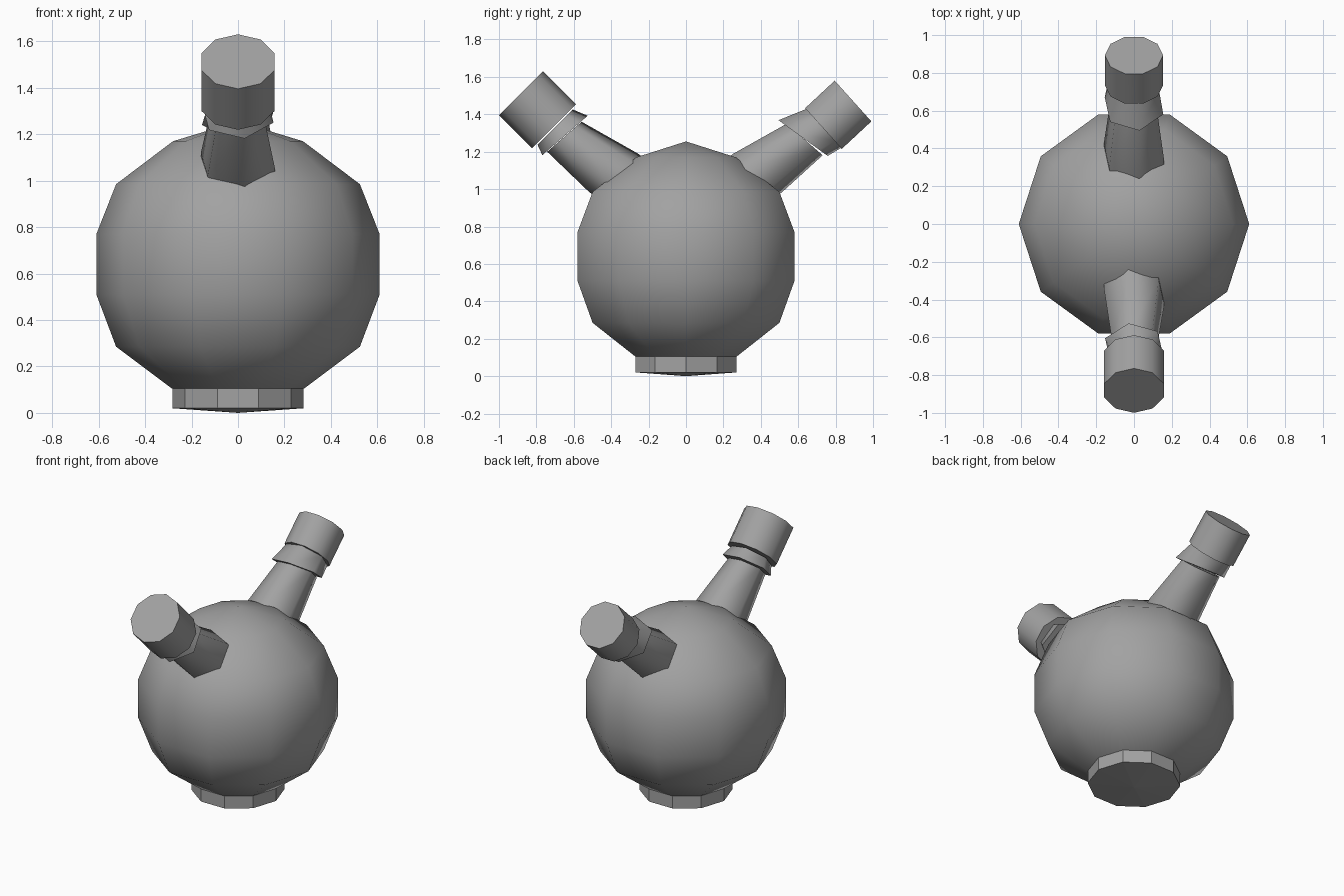
import bpy, bmesh
from math import sin, cos, radians, pi
from mathutils import Vector

cube = bpy.data.objects.get("Cube")
if cube:
    bpy.data.objects.remove(cube, do_unlink=True)

grey = bpy.data.materials.new("mid grey")
grey.use_nodes = True
colour = (0.36, 0.36, 0.36, 1)
grey.diffuse_color = colour
grey.node_tree.nodes["Principled BSDF"].inputs["Base Color"].default_value = colour


def loft(name, rings, smooth_angle=None):
    """Skin a list of equal-sided rings; a one-point ring makes a pole."""
    bm = bmesh.new()
    loops = [[bm.verts.new(p) for p in ring] for ring in rings]
    for a, b in zip(loops, loops[1:]):
        n = max(len(a), len(b))
        for i in range(n):
            j = (i + 1) % n
            quad = [a[i % len(a)], a[j % len(a)], b[j % len(b)], b[i % len(b)]]
            bm.faces.new(list(dict.fromkeys(quad)))
    for end in (loops[0], loops[-1]):
        if len(end) > 2:
            bm.faces.new(end)
    bmesh.ops.recalc_face_normals(bm, faces=bm.faces)
    mesh = bpy.data.meshes.new(name)
    bm.to_mesh(mesh)
    bm.free()
    mesh.materials.append(grey)
    ob = bpy.data.objects.new(name, mesh)
    bpy.context.collection.objects.link(ob)
    if smooth_angle:
        bpy.ops.object.select_all(action="DESELECT")
        ob.select_set(True)
        bpy.context.view_layer.objects.active = ob
        bpy.ops.object.shade_smooth_by_angle(angle=radians(smooth_angle))
    return ob


def level_ring(r, z, sides=10):
    if r == 0:
        return [Vector((0, 0, z))]
    return [Vector((r * cos(2 * pi * i / sides), r * sin(2 * pi * i / sides), z))
            for i in range(sides)]


def spout_ring(side, y, z, tilt, r, sides, phase):
    """Ring across a spout leaning outwards; side is -1 front, 1 back."""
    t = radians(tilt)
    up = Vector((0, sin(t), cos(t)))
    points = []
    for i in range(sides):
        a = radians(phase) + 2 * pi * i / sides
        p = Vector((r * sin(a), -y, z)) - up * r * cos(a)
        points.append(Vector((-side * p.x, -side * p.y, p.z)))
    return points


# Round vessel and its foot
profile = [(0, 0.03), (0.285, 0.105), (0.525, 0.285), (0.61, 0.51),
           (0.61, 0.77), (0.525, 0.985), (0.28, 1.17), (0, 1.255)]
loft("round_body", [level_ring(r, z) for r, z in profile], 60)
loft("foot", [level_ring(r, z) for r, z in
              [(0, 0), (0.283, 0.02), (0.283, 0.106), (0, 0.106)]])

# Each spout: tapered neck, flared collar, cylindrical cap (y, z, tilt, radius)
spouts = {
    "front": (-1, 0,
              [(0.30, 1.02, 53, 0.165), (0.385, 1.086, 53, 0.17), (0.65, 1.28, 49, 0.124)],
              [(0.647, 1.287, 49, 0.163), (0.70, 1.332, 45, 0.135)],
              [(0.706, 1.337, 45, 0.166), (0.882, 1.513, 45, 0.166)]),
    "back": (1, 18,
             [(0.30, 1.02, 53, 0.165), (0.382, 1.086, 53, 0.17), (0.634, 1.265, 49, 0.13)],
             [(0.626, 1.273, 54, 0.165), (0.735, 1.324, 42, 0.142)],
             [(0.735, 1.324, 42, 0.154), (0.893, 1.471, 42, 0.154)]),
}
for place, (side, turn, neck, collar, cap) in spouts.items():
    for part, rings, sides, phase in (("neck", neck, 6, 10),
                                      ("collar", collar, 6, 10),
                                      ("cap", cap, 10, turn)):
        loft(f"{place}_{part}", [spout_ring(side, *r, sides, phase) for r in rings], 65)
